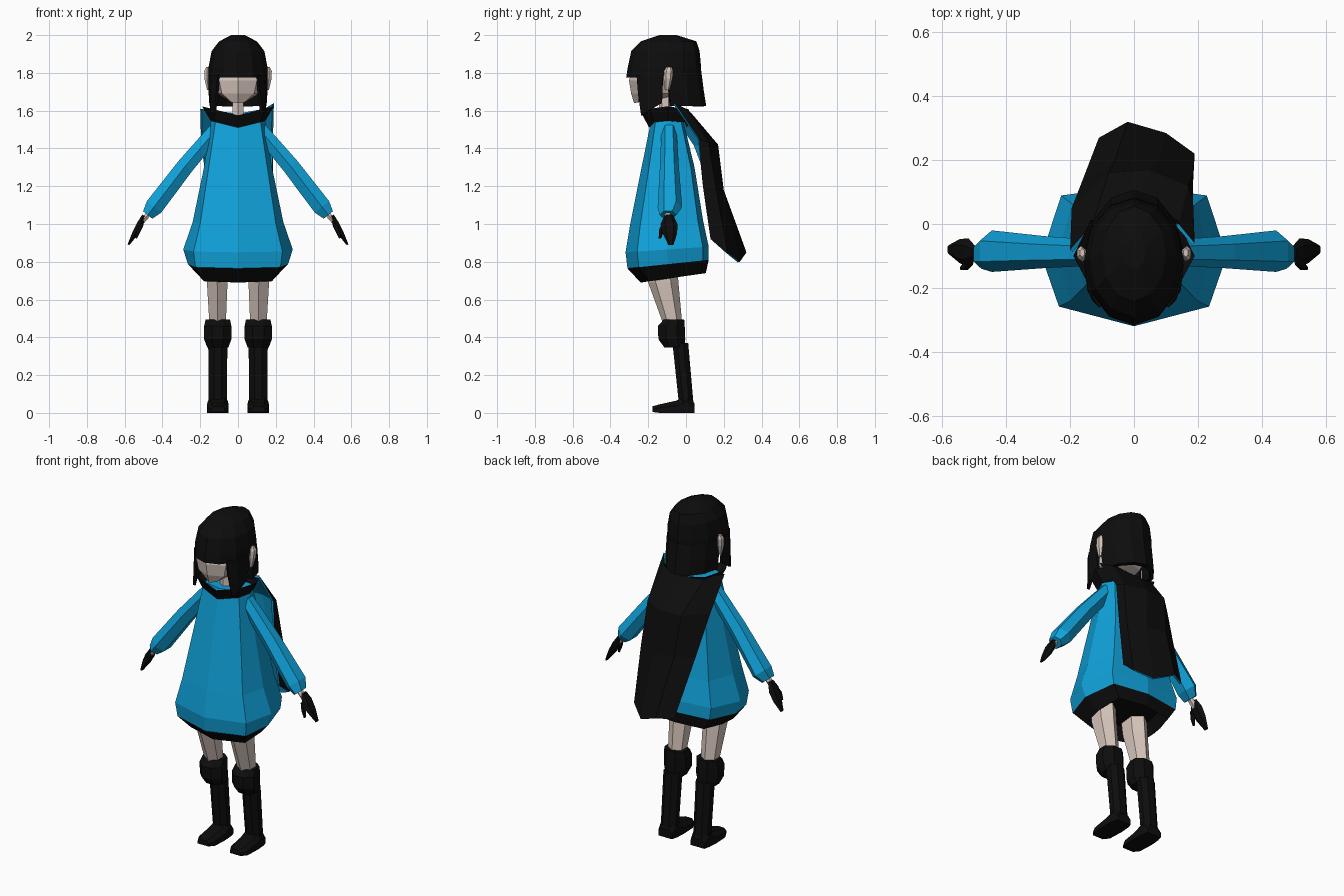
import bpy, bmesh, math
from mathutils import Vector

if "Cube" in bpy.data.objects:
    bpy.data.objects.remove(bpy.data.objects["Cube"])


def material(name, rgb):
    m = bpy.data.materials.new(name)
    m.diffuse_color = (*rgb, 1)
    m.use_nodes = True
    m.node_tree.nodes["Principled BSDF"].inputs["Base Color"].default_value = m.diffuse_color
    return m


BLACK = material("black", (0.004, 0.004, 0.004))
BLUE = material("blue", (0.005, 0.36, 0.70))
SKIN = material("skin", (0.66, 0.55, 0.49))


def finish(name, bm, mats, mirror=False):
    me = bpy.data.meshes.new(name)
    bm.to_mesh(me)
    bm.free()
    for m in mats:
        me.materials.append(m)
    ob = bpy.data.objects.new(name, me)
    bpy.context.collection.objects.link(ob)
    if mirror:
        ob.modifiers.new("mirror", 'MIRROR')
    return ob


def loft(name, rings, mats, mirror=False, bands=None):
    """Closed solid through rings of equal point count; bands gives a material per band."""
    bm = bmesh.new()
    vs = [[bm.verts.new(p) for p in r] for r in rings]
    n = len(vs[0])
    for i in range(len(vs) - 1):
        for j in range(n):
            k = (j + 1) % n
            f = bm.faces.new((vs[i][j], vs[i][k], vs[i + 1][k], vs[i + 1][j]))
            f.material_index = bands[i] if bands else 0
    for ring, b in ((vs[0], 0), (vs[-1], -1)):
        bm.faces.new(ring).material_index = bands[b] if bands else 0
    bmesh.ops.recalc_face_normals(bm, faces=bm.faces)
    return finish(name, bm, mats, mirror)


def sheet(name, rows, mats, thick, mirror=False):
    """Open grid facing away from the body, thickened inward."""
    bm = bmesh.new()
    vs = [[bm.verts.new(p) for p in r] for r in rows]
    for a, b in zip(vs, vs[1:]):
        for j in range(len(a) - 1):
            bm.faces.new((a[j], a[j + 1], b[j + 1], b[j]))
    bm.normal_update()
    axis = Vector((0, -0.11, 0))
    score = sum((f.calc_center_median() - axis).to_2d().dot(f.normal.to_2d()) for f in bm.faces)
    if score < 0:
        bmesh.ops.reverse_faces(bm, faces=bm.faces)
    ob = finish(name, bm, mats, mirror)
    s = ob.modifiers.new("thickness", 'SOLIDIFY')
    s.thickness, s.offset = thick, -1
    if len(mats) > 1:
        s.material_offset = s.material_offset_rim = 1
    return ob


def tube(name, stations, mat, sides=6, turn=0.0):
    """Mirrored limb; each station is x, y, z, half width across the limb, half width in y."""
    a, b = stations[0], stations[-1]
    d = Vector((b[0] - a[0], 0, b[2] - a[2])).normalized()
    if abs(d.x) < 0.1:
        d = Vector((0, 0, -1))
    perp = Vector((-d.z, 0, d.x))
    rings = []
    for x, y, z, w, h in stations:
        ts = [turn + math.tau * i / sides for i in range(sides)]
        rings.append([Vector((x, y, z)) + perp * w * math.sin(t) + Vector((0, h * math.cos(t), 0)) for t in ts])
    return loft(name, rings, [mat], mirror=True)


def coat_ring(zf, zb, yf, yb, fx, sx):
    """Eight-sided garment section that tilts from front to back."""
    pts = [(0, 0), (fx, 0.14), (sx, 0.5), (fx * 0.97, 0.93), (0, 1), (-fx * 0.97, 0.93), (-sx, 0.5), (-fx, 0.14)]
    return [(x, yf + t * (yb - yf), zf + t * (zb - zf)) for x, t in pts]


# Coat with dark hem
loft("coat", [
    coat_ring(1.57, 1.57, -0.18, -0.02, 0.115, 0.14),
    coat_ring(1.30, 1.30, -0.235, 0.045, 0.155, 0.18),
    coat_ring(1.00, 1.02, -0.295, 0.09, 0.20, 0.24),
    coat_ring(0.85, 0.88, -0.32, 0.12, 0.235, 0.29),
    coat_ring(0.765, 0.81, -0.31, 0.12, 0.225, 0.265),
    coat_ring(0.69, 0.74, -0.24, 0.105, 0.18, 0.195),
    coat_ring(0.77, 0.80, -0.21, 0.075, 0.15, 0.165),
], [BLUE, BLACK], bands=[0, 0, 0, 0, 1, 1])


# Collar, raised at the sides
def collar_ring(z, rise, yf, yb, fx, sx):
    return [(x, y, z + rise * abs(x)) for x, y, _ in coat_ring(0, 0, yf, yb, fx, sx)]


loft("collar", [
    collar_ring(1.51, 0.25, -0.195, 0.005, 0.12, 0.145),
    collar_ring(1.575, 0.25, -0.23, 0.03, 0.14, 0.19),
    collar_ring(1.545, 0.2, -0.18, 0.0, 0.10, 0.13),
], [BLACK])

# Cape hanging from the collar, blue lining
sheet("cape", [
    [(.19, -.06, 1.64), (.14, .0, 1.61), (0, .03, 1.585), (-.13, .0, 1.60), (-.20, -.08, 1.61)],
    [(.185, .07, 1.45), (.17, .12, 1.43), (.05, .17, 1.42), (-.08, .16, 1.42), (-.195, .05, 1.42)],
    [(.18, .09, 1.20), (.185, .16, 1.18), (.08, .20, 1.17), (-.06, .20, 1.18), (-.16, .14, 1.18)],
    [(.185, .13, 0.92), (.19, .22, 0.85), (.10, .285, 0.80), (-.02, .32, 0.85), (-.11, .27, 0.85)],
], [BLACK, BLUE], 0.012)

# Arms
tube("sleeves", [(.115, -.09, 1.50, .045, .04), (.28, -.088, 1.305, .052, .05),
                 (.445, -.085, 1.09, .056, .065), (.478, -.095, 1.048, .036, .045)], BLUE)
tube("wrists", [(.46, -.095, 1.07, .017, .02), (.51, -.095, 1.01, .015, .018)], SKIN)
tube("hands", [(.498, -.09, 1.045, .012, .022), (.518, -.09, 1.0, .02, .045),
               (.545, -.085, .95, .018, .038), (.580, -.08, .89, .006, .014)], BLACK)
tube("thumbs", [(.512, -.115, 1.0, .014, .016), (.527, -.132, .965, .013, .014),
                (.540, -.138, .925, .006, .008)], BLACK, 5)

# Legs
tube("thighs", [(.11, -.135, .82, .065, .085), (.11, -.12, .69, .063, .08), (.108, -.07, .47, .05, .05)], SKIN)
tube("boot_cuffs", [(.107, -.063, .495, .07, .058), (.107, -.078, .46, .078, .077),
                    (.107, -.075, .39, .078, .077), (.107, -.06, .345, .06, .058)], BLACK, 8, math.pi / 8)
tube("boot_shafts", [(.107, -.03, .37, .055, .045), (.107, .0, .06, .052, .042)], BLACK, 8, math.pi / 8)
loft("boot_feet", [[(.107 + sx * w * k, y, z) for sx, k, z in
                    ((-1, 1, b), (1, 1, b), (1, 1, t * .6), (1, .6, t), (-1, .6, t), (-1, 1, t * .6))]
                   for y, w, b, t in ((.045, .045, 0, .05), (.01, .054, 0, .10), (-.05, .058, 0, .065),
                                      (-.14, .054, 0, .045), (-.178, .035, .005, .035))], [BLACK], mirror=True)

# Head and neck
loft("head", [coat_ring(z, z2, f, b, w1, w2) for z, z2, f, b, w1, w2 in (
    (1.64, 1.67, -.275, -.10, .035, .05), (1.69, 1.69, -.29, -.03, .085, .11),
    (1.76, 1.76, -.302, .03, .10, .135), (1.88, 1.88, -.26, .03, .09, .12))], [SKIN])
loft("neck", [[(.035 * math.sin(a), -.11 + .033 * math.cos(a), z)
               for a in (math.tau * i / 6 for i in range(6))] for z in (1.50, 1.70)], [SKIN])
tube("ears", [(.157, -.10, 1.71, .008, .012), (.163, -.095, 1.77, .017, .024),
              (.165, -.092, 1.81, .016, .024), (.162, -.09, 1.83, .008, .014)], SKIN)


# Hair: cap with fringe, back curtain, side locks
def hair_point(deg, z, yf, yb, w):
    a = math.radians(deg)
    c, r = (yf + yb) / 2, (yb - yf) / 2
    return (w * math.sin(a), c - r * math.cos(a), z)


loft("hair_cap", [[hair_point(30 * i, *row) for i in range(12)] for row in (
    (1.775, -.317, .082, .155), (1.83, -.308, .08, .156), (1.915, -.29, .072, .14),
    (1.967, -.24, .055, .10), (2.0, -.14, -.05, .035))], [BLACK])
sheet("hair_back", [[hair_point(d, *row) for d in range(96, 265, 28)] for row in (
    (1.80, -.312, .082, .156), (1.70, -.312, .095, .157), (1.625, -.312, .107, .152))], [BLACK], 0.025)
sheet("hair_side_locks", [
    [(.108, -.262, 1.79), (.14, -.215, 1.79), (.156, -.125, 1.79)],
    [(.115, -.255, 1.70), (.146, -.21, 1.69), (.156, -.125, 1.70)],
    [(.132, -.238, 1.575), (.146, -.20, 1.60), (.150, -.128, 1.64)],
], [BLACK], 0.015, mirror=True)
